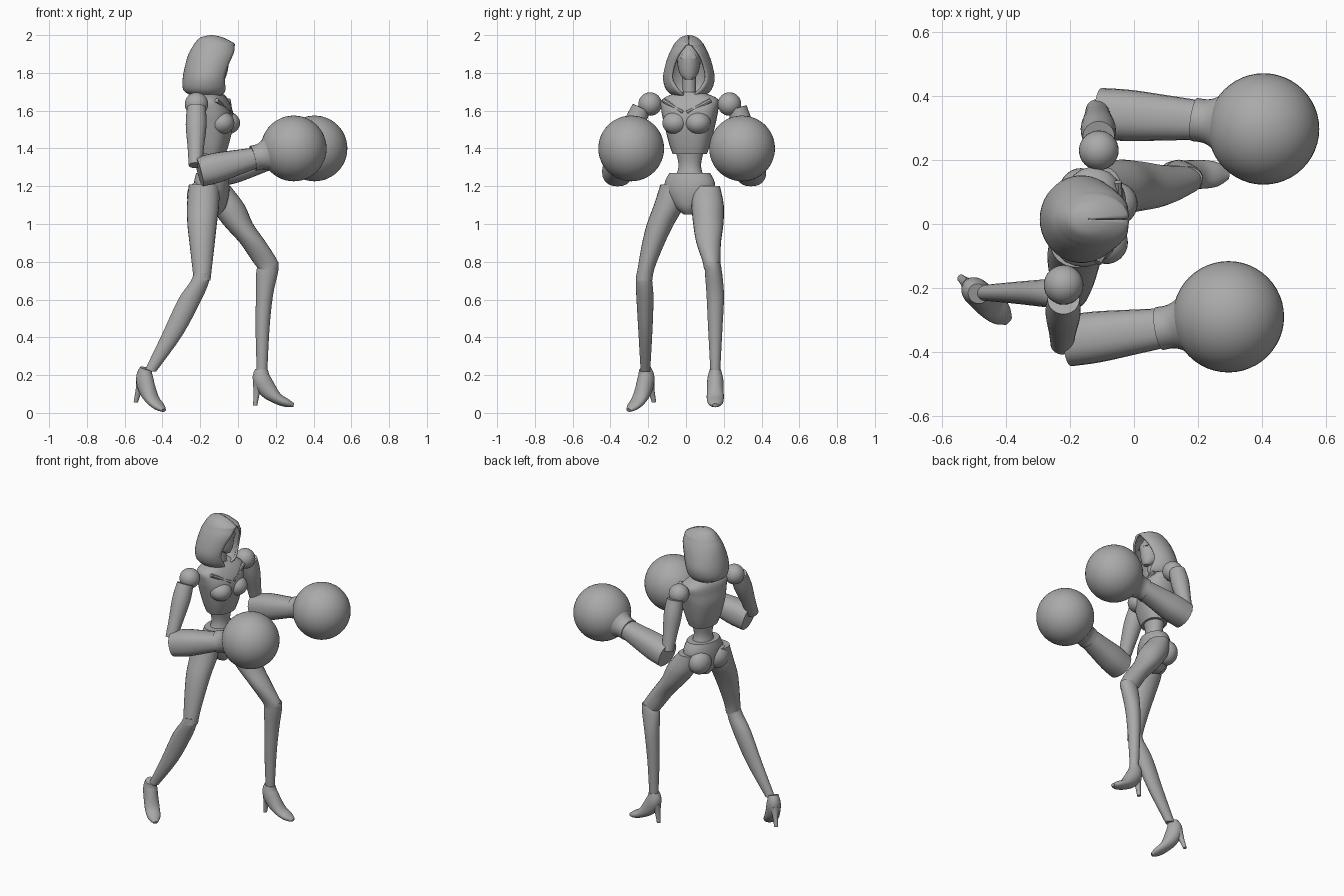
import bpy, bmesh, math
from mathutils import Vector, Matrix

if "Cube" in bpy.data.objects:
    bpy.data.objects.remove(bpy.data.objects["Cube"])

grey = bpy.data.materials.new("plain grey")
grey.use_nodes = True
grey.diffuse_color = (0.4, 0.4, 0.4, 1)
grey.node_tree.nodes["Principled BSDF"].inputs["Base Color"].default_value = grey.diffuse_color


def finish(name, bm, angle=40):
    """Turn a bmesh into a shaded object."""
    bmesh.ops.recalc_face_normals(bm, faces=bm.faces)
    mesh = bpy.data.meshes.new(name)
    bm.to_mesh(mesh)
    bm.free()
    mesh.materials.append(grey)
    ob = bpy.data.objects.new(name, mesh)
    bpy.context.collection.objects.link(ob)
    bpy.ops.object.select_all(action="DESELECT")
    bpy.context.view_layer.objects.active = ob
    ob.select_set(True)
    bpy.ops.object.shade_smooth_by_angle(angle=math.radians(angle))
    return ob


def refine(rings, steps):
    """Catmull-Rom interpolation between the given rings."""
    out = []
    for i in range(len(rings) - 1):
        a, b = rings[max(i - 1, 0)], rings[i]
        c, d = rings[i + 1], rings[min(i + 2, len(rings) - 1)]
        for s in range(steps):
            t = s / steps
            out.append([q + t * (r - p) / 2 + t * t * (p - 2.5 * q + 2 * r - d1 / 2)
                        + t ** 3 * (1.5 * (q - r) + (d1 - p) / 2)
                        for p, q, r, d1 in zip(a, b, c, d)])
    return out + [list(rings[-1])]


def loft(name, rings, yaw=0, steps=4, sides=24, power=1.0, along=False, place=None):
    """Skin elliptical rings (x, y, z, rx, ry), level or square to their path."""
    rings = refine(rings, steps)
    bm, loops = bmesh.new(), []
    for i, (x, y, z, rx, ry) in enumerate(rings):
        u, v = Vector((1, 0, 0)), Vector((0, 1, 0))
        if along:
            ahead = Vector(rings[min(i + 1, len(rings) - 1)][:3])
            d = (ahead - Vector(rings[max(i - 1, 0)][:3])).normalized()
            v = Vector((0, 0, 1)).cross(d) if abs(d.z) < 0.8 else v - d * d.y
            v.normalize()
            u = v.cross(d)
        loop = []
        for k in range(sides):
            a = math.tau * k / sides
            c, s = math.cos(a), math.sin(a)
            c = math.copysign(abs(c) ** power, c)
            s = math.copysign(abs(s) ** power, s)
            spot = Matrix.Rotation(yaw, 3, "Z") @ (u * c * rx + v * s * ry)
            loop.append(bm.verts.new(spot + Vector((x, y, z))))
        loops.append(loop)
    for lo, hi in zip(loops, loops[1:]):
        for k in range(sides):
            n = (k + 1) % sides
            bm.faces.new((lo[k], lo[n], hi[n], hi[k]))
    bm.faces.new(loops[0])
    bm.faces.new(loops[-1])
    if place:
        bm.transform(place)
    return finish(name, bm)


def ball(name, spot, size, yaw=0, detail=32):
    bm = bmesh.new()
    place = Matrix.Translation(spot) @ Matrix.Rotation(yaw, 4, "Z") @ Matrix.Diagonal((*size, 1))
    bmesh.ops.create_uvsphere(bm, u_segments=detail, v_segments=detail // 2, radius=1, matrix=place)
    return finish(name, bm)


TURN = math.radians(-14)


def body(x, y, z):
    """Place a point in the turned frame of the torso."""
    return Matrix.Rotation(TURN, 3, "Z") @ Vector((x, y, 0)) + Vector((-0.14, 0.02, z))


# Torso
def torso(name, rows, **kw):
    loft(name, [(*body(x, 0, z), rx, ry) for x, z, rx, ry in rows], yaw=TURN, **kw)


torso("chest", [(0, 1.37, .07, .09), (0, 1.43, .09, .11), (0, 1.53, .11, .135),
                (0, 1.6, .105, .15), (-.01, 1.66, .085, .15), (-.01, 1.7, .05, .06)],
      power=.8)
torso("waist", [(0, 1.24, .065, .08), (0, 1.31, .05, .06), (0, 1.4, .065, .08)])
torso("pelvis", [(0, 1.05, .045, .03), (0, 1.09, .075, .08), (0, 1.16, .09, .13),
                 (0, 1.22, .09, .135), (0, 1.27, .08, .11)])
for side, s in (("left", 1), ("right", -1)):
    ball(side + "_bust", body(.07, .062 * s, 1.535), (.068, .068, .06), TURN)
    ball(side + "_buttock", body(-.05, .07 * s, 1.15), (.065, .075, .075), TURN)

# Collar straps meeting at the breastbone
for side, s in (("left", 1), ("right", -1)):
    loft(side + "_collar", [(*body(.06, .13 * s, 1.655), .012, .012),
                            (*body(.1, .01 * s, 1.59), .012, .012)], along=True, sides=8)

# Neck and masked head
loft("neck", [(-.15, .02, 1.62, .05, .05), (-.14, .018, 1.7, .035, .035),
              (-.14, .015, 1.82, .04, .04)])
loft("head", [(-.09, .015, 1.765, .02, .02), (-.11, .015, 1.79, .05, .045),
              (-.13, .015, 1.84, .08, .06), (-.13, .015, 1.9, .08, .06),
              (-.14, .015, 1.95, .05, .04)])
loft("visor", [(-.06, .015, 1.875, .012, .045), (-.065, .015, 1.9, .014, .035),
               (-.075, .015, 1.93, .01, .006)], steps=1, sides=12)

# Hood, an open shell of arcs: height, centre, depth, half width, half sweep
hood_rows = [(1.68, -.165, .085, .085, 160), (1.71, -.17, .12, .12, 150),
             (1.77, -.165, .128, .137, 138), (1.84, -.15, .13, .125, 140),
             (1.9, -.134, .128, .105, 149), (1.94, -.127, .113, .085, 165),
             (1.957, -.125, .104, .075, 179), (1.985, -.138, .065, .048, 179),
             (1.997, -.14, .025, .02, 179), (2, -.14, .002, .002, 179)]
bm, loops = bmesh.new(), []
for z, cx, rx, ry, sweep in refine(hood_rows, 3):
    angles = [math.radians(min(sweep, 179.5)) * k / 16 for k in range(-16, 17)]
    loops.append([bm.verts.new((cx - rx * math.cos(a), .015 + ry * math.sin(a), z)) for a in angles])
for lo, hi in zip(loops, loops[1:]):
    for k in range(32):
        bm.faces.new((lo[k], lo[k + 1], hi[k + 1], hi[k]))
hood = finish("hood", bm)
shell = hood.modifiers.new("cloth thickness", "SOLIDIFY")
shell.thickness = 0.012
shell.offset = -1

# Arms: shoulder, elbow, wrist and glove centre
ARMS = {
    "left": [(-.11, .23, 1.635), (-.115, .355, 1.31), (-.105, .345, 1.275), (.2, .325, 1.355), (.405, .297, 1.4)],
    "right": [(-.22, -.19, 1.635), (-.225, -.375, 1.31), (-.205, -.365, 1.275), (.09, -.325, 1.35), (.295, -.29, 1.4)],
}
for side, points in ARMS.items():
    shoulder, elbow, sleeve, wrist, glove = map(Vector, points)
    ball(side + "_shoulder", shoulder, (.062, .062, .062))
    outer = shoulder.lerp(elbow, .06)
    outer.y += math.copysign(.035, outer.y)
    loft(side + "_upper_arm", [(*outer.lerp(elbow, t), r, r) for t, r in
                               ((0, .05), (.3, .055), (.7, .043), (1, .036))], along=True)
    loft(side + "_forearm", [(*sleeve.lerp(wrist, t), a, b) for t, a, b in
                             ((0, .078, .08), (.3, .08, .08), (.7, .066, .07), (1, .055, .062))],
         along=True, power=.85)
    loft(side + "_cuff", [(*wrist.lerp(glove, t), r, r) for t, r in
                          ((-.05, .068), (.15, .07), (.35, .095), (.55, .14))], along=True)
    ball(side + "_glove", glove, (.174, .174, .174), detail=48)

# Legs: thigh and shin as level rings
LEGS = {
    "left": ([(-.1, .11, 1.2, .06, .07), (-.055, .115, 1.1, .09, .085), (0, .118, 1, .08, .08),
              (.08, .12, .9, .07, .065), (.145, .135, .8, .066, .047), (.16, .137, .76, .05, .042)],
             [(.165, .14, .8, .05, .04), (.155, .145, .75, .058, .045), (.14, .155, .62, .045, .046),
              (.13, .155, .45, .037, .038), (.127, .155, .22, .028, .026)]),
    "right": ([(-.18, -.065, 1.21, .08, .07), (-.185, -.09, 1.1, .085, .08), (-.19, -.135, 1, .078, .072),
               (-.19, -.172, .9, .067, .06), (-.19, -.21, .77, .052, .045), (-.19, -.222, .7, .044, .043)],
              [(-.19, -.222, .74, .042, .04), (-.205, -.222, .69, .05, .044), (-.255, -.217, .6, .062, .045),
               (-.35, -.215, .41, .055, .036), (-.465, -.215, .22, .032, .025)]),
}
for side, (thigh, shin) in LEGS.items():
    loft(side + "_thigh", thigh)
    loft(side + "_shin", shin)

# High-heeled shoes, shaped once and turned about each ankle
SHOE = [(0, 0, 0, .034, .03), (0, 0, -.05, .048, .042), (.035, 0, -.11, .046, .044),
        (.085, 0, -.155, .03, .045), (.135, 0, -.178, .022, .038), (.17, 0, -.19, .01, .016)]
HEEL = [(-.012, 0, -.07, .034, .032), (-.025, 0, -.12, .018, .018), (-.034, 0, -.19, .011, .012)]
for side, ankle, yaw, pitch in (("left", (.125, .155, .23), 0, 0),
                                ("right", (-.487, -.218, .235), -42, 12)):
    place = (Matrix.Translation(ankle) @ Matrix.Rotation(math.radians(yaw), 4, "Z")
             @ Matrix.Rotation(math.radians(pitch), 4, "Y"))
    loft(side + "_shoe", SHOE, along=True, place=place)
    loft(side + "_heel", HEEL, place=place, sides=16)
